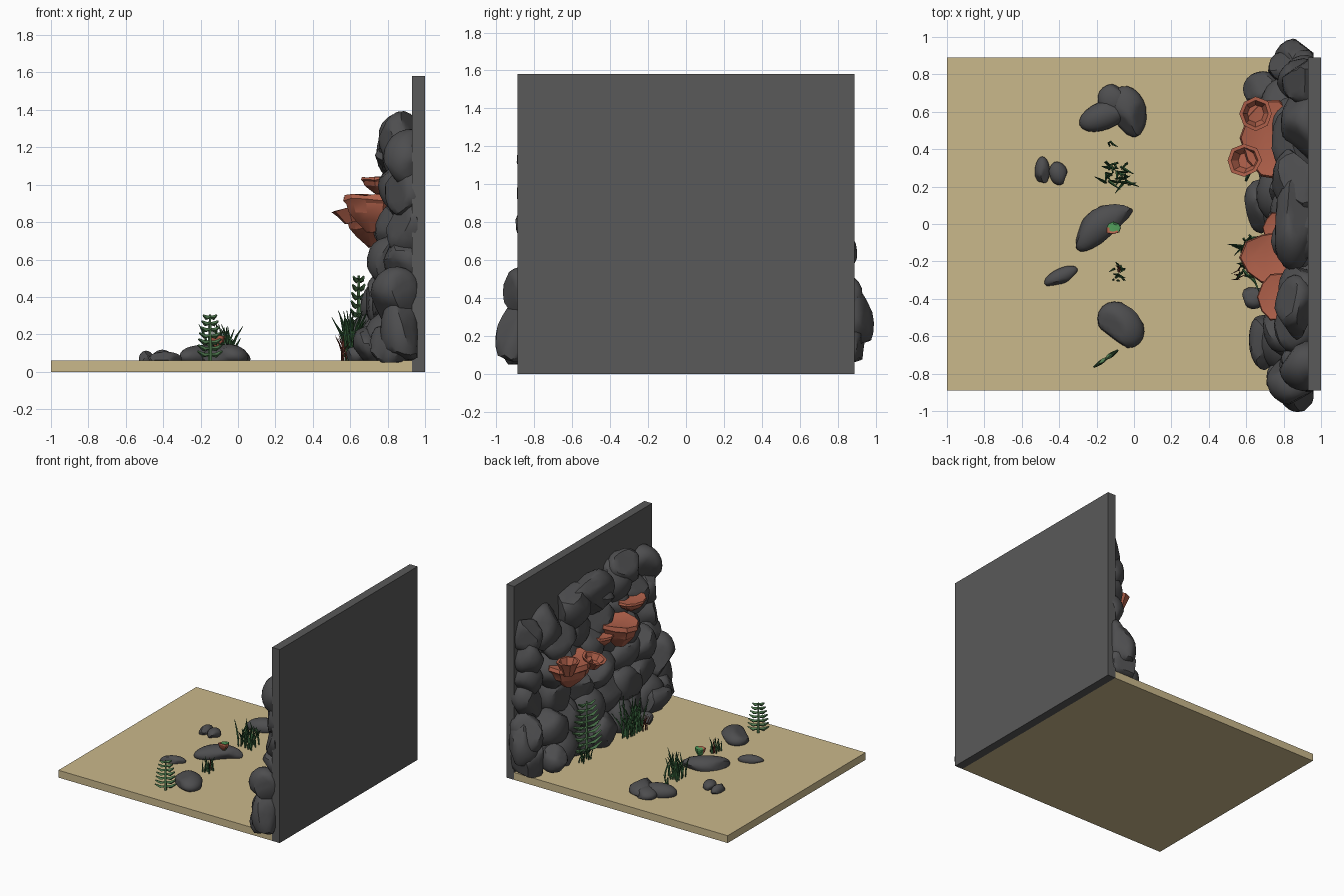
import bpy, bmesh, math, random
from mathutils import Vector, Matrix

random.seed(7)
rnd = random.uniform
if "Cube" in bpy.data.objects:
    bpy.data.objects.remove(bpy.data.objects["Cube"])


def material(name, r, g, b):
    m = bpy.data.materials.new(name)
    m.use_nodes = True
    m.diffuse_color = (r, g, b, 1)
    m.node_tree.nodes["Principled BSDF"].inputs["Base Color"].default_value = (r, g, b, 1)
    return m


SAND = material("sand", .59, .48, .26)
BOARD = material("backing grey", .1, .1, .1)
STONE = material("stone grey", .075, .075, .078)
CORAL = material("coral orange", .44, .12, .07)
DARK = material("dark green", .03, .1, .035)
GREEN = material("leaf green", .08, .2, .08)
BRIGHT = material("bright green", .08, .33, .1)
MAROON = material("maroon", .13, .03, .02)


def finish(bm, name, mat, angle=35):
    bmesh.ops.recalc_face_normals(bm, faces=bm.faces)
    me = bpy.data.meshes.new(name)
    bm.to_mesh(me)
    bm.free()
    me.materials.append(mat)
    me.shade_smooth()
    me.set_sharp_from_angle(angle=math.radians(angle))
    ob = bpy.data.objects.new(name, me)
    bpy.context.collection.objects.link(ob)
    return ob


def box(name, mat, lo, hi):
    bm = bmesh.new()
    bmesh.ops.create_cube(bm, size=1)
    lo, hi = Vector(lo), Vector(hi)
    for v in bm.verts:
        v.co = (lo + hi) / 2 + v.co * (hi - lo)
    return finish(bm, name, mat)


def rock(name, centre, size, turn=0, tilt=0, bend=0, cuts=9, floor=.05, back=.96):
    """Ellipsoid boulder with a few planed-off sides."""
    bm = bmesh.new()
    bmesh.ops.create_icosphere(bm, subdivisions=3, radius=1.08)
    for _ in range(cuts):
        n = Vector((rnd(-1, 1), rnd(-1, 1), rnd(-1, 1))).normalized()
        d = rnd(.72, .92)
        for v in bm.verts:
            over = v.co.dot(n) - d
            if over > 0:
                v.co -= n * over
    rot = Matrix.Rotation(math.radians(turn), 3, 'Z') @ Matrix.Rotation(math.radians(tilt), 3, 'X')
    for v in bm.verts:
        v.co.y += bend * (v.co.x ** 2 - .4)
        v.co = Vector(centre) + rot @ Vector(a * b for a, b in zip(v.co, size))
        v.co.z = max(v.co.z, floor)
        v.co.x = min(v.co.x, back)
    return finish(bm, name, STONE)


def tube(bm, pts, radii, flat=1):
    """Tapered four-sided tube through the points."""
    rings = []
    for i, p in enumerate(pts):
        t = (pts[min(i + 1, len(pts) - 1)] - pts[max(i - 1, 0)]).normalized()
        side = t.cross(Vector((.31, .95, .1))).normalized()
        up = t.cross(side) * flat
        rings.append([bm.verts.new(p + (side * math.cos(a) + up * math.sin(a)) * radii[i])
                      for a in (k * math.pi / 2 for k in range(4))])
    for a, b in zip(rings, rings[1:]):
        for k in range(4):
            bm.faces.new((a[k], a[k - 1], b[k - 1], b[k]))
    bm.faces.new(rings[0])
    bm.faces.new(rings[-1])


def grass(name, mat, x, y, spread, count, height, thick=.006, z=.055):
    bm = bmesh.new()
    for _ in range(count):
        base = Vector((x + rnd(-1, 1) * spread[0] * .7, y + rnd(-1, 1) * spread[1] * .7, z))
        h = height * rnd(.5, 1)
        lean = Vector((rnd(-.3, .35), rnd(-.3, .2), 0)) * height
        pts = [base + lean * t * t + Vector((0, 0, h * t)) for t in (0, .35, .7, 1)]
        tube(bm, pts, [thick * s for s in (.7, 1, .8, .2)])
    finish(bm, name, mat)


def fern(name, mat, x, y, height, half, turn, pairs, thick):
    """Upright stem with paired, upturned leaflets."""
    bm = bmesh.new()
    root = Vector((x, y, .055))
    up = Vector((0, 0, height))
    out = Vector((math.cos(math.radians(turn)), math.sin(math.radians(turn)), 0))
    tube(bm, [root, root + up * .5, root + up], [thick, thick * .9, thick * .5])
    for i in range(pairs):
        t = .15 + .8 * i / (pairs - 1)
        reach = half * (1 - .5 * t * t)
        for s in (-1, 1):
            a = root + up * t
            pts = [a, a + out * s * reach * .5 - Vector((0, 0, .004)),
                   a + out * s * reach + Vector((0, 0, reach * .22))]
            tube(bm, pts, [thick * .7, thick * 1.2, thick * .5])
    finish(bm, name, mat)


def lathe(name, mat, centre, size, profile, sides=10, wobble=.08, tilt=0):
    """Irregular turned shape; profile holds radius and height fractions."""
    bm = bmesh.new()
    rot = Matrix.Rotation(math.radians(tilt), 3, 'Y')
    lobes = [1 + rnd(-wobble, wobble) for _ in range(sides)]
    rings = []
    for r, h in profile:
        ring = []
        for k in range(sides):
            a = math.tau * k / sides
            p = Vector((math.cos(a) * r * lobes[k] * size[0], math.sin(a) * r * lobes[k] * size[1],
                        (h + rnd(-wobble, wobble) * .5) * size[2]))
            ring.append(bm.verts.new(Vector(centre) + rot @ p))
        rings.append(ring)
    for a, b in zip(rings, rings[1:]):
        for k in range(sides):
            bm.faces.new((a[k - 1], a[k], b[k], b[k - 1]))
    bm.faces.new(rings[0])
    bm.faces.new(rings[-1])
    return finish(bm, name, mat, 25)


# Base and backing board
box("sand_floor", SAND, (-1, -.89, 0), (.93, .89, .06))
box("backing_wall", BOARD, (.93, -.89, 0), (1, .89, 1.58))

# Rock face: staggered courses of boulders, leaning back towards the top
courses = ((.15, .79, 8), (.36, .82, 8), (.57, .85, 7), (.78, .87, 7), (.98, .88, 7), (1.17, .89, 6))
for row, (z, x, count) in enumerate(courses):
    reach = .83 if row < 2 else .76
    for i in range(count):
        y = -reach + 2 * reach * i / (count - 1)
        if 0 < i < count - 1:
            y += rnd(-.05, .05) + (.05 if row % 2 else -.05)
        drop = .07 * max(0, y) if row == len(courses) - 1 else 0
        edge = abs(y) / reach > .95
        rock(f"wall_rock_{row}_{i}", (x + rnd(-.02, .03) + .05 * edge, y, z + rnd(-.03, .03) - drop),
             (rnd(.12, .15), .12 if edge else rnd(.15, .2), rnd(.14, .18)), rnd(-15, 15), rnd(-35, 35))

# Individual boulders on the crest, ends and foot of the rock face
rock("crest_rock_right", (.87, -.45, 1.25), (.11, .17, .13), 0, 20)
rock("crest_rock_middle", (.85, 0, 1.22), (.11, .24, .16), 0, 15)
rock("end_rock_left", (.87, .86, .3), (.12, .12, .2), 0, 10)
rock("end_rock_right", (.88, -.86, .22), (.11, .13, .2), 0, -15)
rock("foot_rock_left", (.69, .72, .16), (.1, .09, .12))
rock("foot_rock_centre", (.68, .1, .17), (.09, .14, .13))
rock("foot_rock_right", (.7, -.62, .15), (.08, .15, .11))
rock("foot_rock_small", (.64, -.39, .09), (.06, .06, .05))

# Loose stones on the sand
rock("stone_back", (-.16, .58, .08), (.13, .07, .06), 22, cuts=5)
rock("stone_back_top", (-.1, .66, .08), (.09, .08, .045), -30, cuts=5)
rock("stone_back_side", (-.03, .6, .08), (.09, .13, .06), 15, cuts=5)
rock("stone_middle", (-.17, -.01, .08), (.17, .08, .06), 35, bend=-.35, cuts=5)
rock("stone_front", (-.07, -.54, .08), (.13, .1, .065), -45, cuts=5)
rock("pebble_long", (-.39, -.28, .07), (.09, .04, .035), 25, cuts=5)
rock("pebble_left", (-.49, .28, .07), (.037, .075, .04), cuts=5)
rock("pebble_right", (-.405, .27, .075), (.047, .06, .04), 20, cuts=5)

# Shelf corals on the rock face
shelf = ((.25, 0), (.6, .3), (.82, .5), (.9, .75), (1, .85), (.95, 1), (.6, .95))
cup = ((.45, 0), (.7, .5), (1, 1), (.78, 1), (.5, .4))
lathe("shelf_coral_left", CORAL, (.73, .46, .67), (.16, .22, .2), shelf)
lathe("shelf_coral_middle", CORAL, (.73, -.18, .75), (.16, .14, .2), shelf)
lathe("shelf_coral_side", CORAL, (.76, -.02, .8), (.07, .08, .08), shelf)
lathe("shelf_coral_right", CORAL, (.76, -.39, .95), (.1, .13, .09), shelf)
lathe("cup_coral_open", CORAL, (.65, .59, .82), (.09, .09, .11), cup, 8, .05)
lathe("cup_coral_low", CORAL, (.61, .34, .8), (.1, .09, .08), cup, 8, .08, -15)

# Small two-coloured polyp on the middle stone
polyp = lathe("polyp_cap", BRIGHT, (-.11, -.02, .13), (.045, .035, .06), shelf, 8, .2)
polyp.data.materials.append(CORAL)
for face in polyp.data.polygons:
    face.material_index = int(face.center.y < -.03)

# Ferns
fern("fern_front", GREEN, -.15, -.72, .25, .08, 35, 7, .011)
fern("fern_wall", GREEN, .645, .36, .46, .14, 70, 9, .013)

# Grass tufts
grass("grass_back", DARK, -.09, .27, (.09, .09), 32, .2, .008)
grass("grass_middle", DARK, -.08, -.26, (.05, .06), 12, .12, .007)
grass("grass_tiny", DARK, -.13, .43, (.02, .03), 4, .1)
grass("grass_wall", DARK, .61, -.18, (.05, .17), 36, .3, .008)
grass("grass_wall_left", DARK, .62, .42, (.04, .08), 12, .13)
grass("red_weed_wall", MAROON, .57, -.27, (.03, .04), 8, .17, .004)
grass("red_weed_middle", MAROON, -.07, -.25, (.03, .04), 5, .12, .005)
